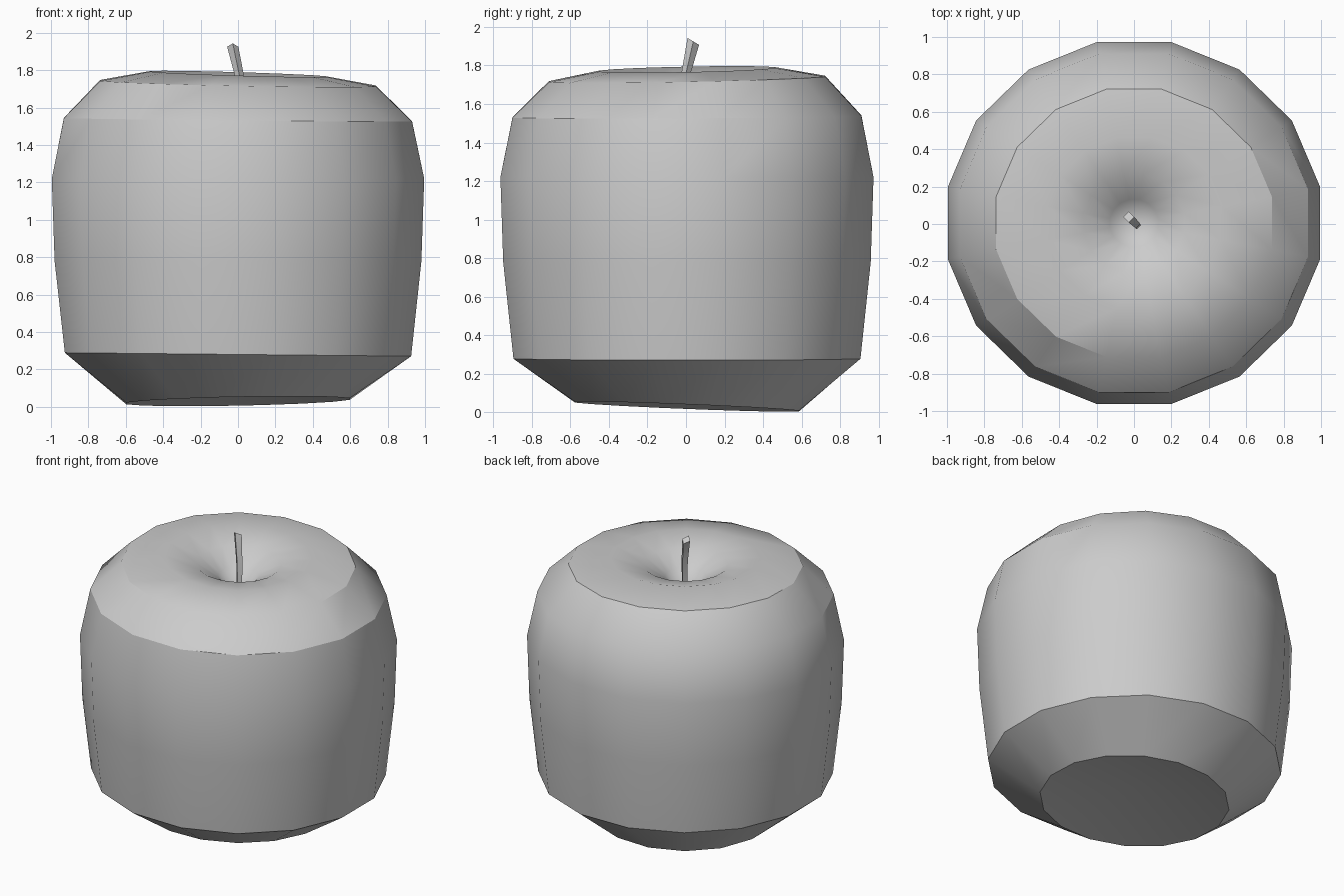
import bpy, bmesh, math
from mathutils import Vector

cube = bpy.data.objects.get("Cube")
if cube:
    bpy.data.objects.remove(cube, do_unlink=True)


def make_material(name, color):
    mat = bpy.data.materials.new(name)
    mat.use_nodes = True
    mat.diffuse_color = color
    mat.node_tree.nodes["Principled BSDF"].inputs["Base Color"].default_value = color
    return mat


def ring(bm, center, rx, ry, sides, tilt=(0, 0), phase=0.5):
    """Closed loop of vertices whose plane may lean along x and y."""
    verts = []
    for i in range(sides):
        a = 2 * math.pi * (i + phase) / sides
        x, y = rx * math.cos(a), ry * math.sin(a)
        verts.append(bm.verts.new(Vector(center) + Vector((x, y, tilt[0] * x + tilt[1] * y))))
    return verts


def bridge(bm, low, high):
    n = len(low)
    for i in range(n):
        j = (i + 1) % n
        bm.faces.new((low[i], low[j], high[j], high[i]))


def finish(bm, name, mat, angle):
    bmesh.ops.recalc_face_normals(bm, faces=bm.faces)
    mesh = bpy.data.meshes.new(name)
    bm.to_mesh(mesh)
    bm.free()
    obj = bpy.data.objects.new(name, mesh)
    bpy.context.collection.objects.link(obj)
    mesh.materials.append(mat)
    bpy.ops.object.select_all(action="DESELECT")
    obj.select_set(True)
    bpy.context.view_layer.objects.active = obj
    bpy.ops.object.shade_smooth_by_angle(angle=math.radians(angle))
    return obj


grey = make_material("plain grey", (0.6, 0.6, 0.6, 1))

# Fruit body: radius, height, lean along x, lean along y
profile = [
    (0.60, 0.03, 0.02, -0.04),
    (0.93, 0.28, -0.01, 0.0),
    (0.985, 0.78, 0.0, 0.0),
    (1.00, 1.22, 0.0, 0.0),
    (0.935, 1.535, -0.01, 0.005),
    (0.74, 1.73, -0.02, 0.02),
    (0.47, 1.78, -0.03, 0.02),
    (0.27, 1.735, -0.02, 0.01),
    (0.13, 1.65, 0.0, 0.0),
]
bm = bmesh.new()
rings = [ring(bm, (0, 0.005, z), r * 1.015, r * 0.987, 16, (tx, ty)) for r, z, tx, ty in profile]
for low, high in zip(rings, rings[1:]):
    bridge(bm, low, high)

# Hollows under the base and around the stem
for loop, z in ((rings[0], 0.125), (rings[-1], 1.53)):
    tip = bm.verts.new((0.01, 0, z))
    for i in range(len(loop)):
        bm.faces.new((loop[i], loop[(i + 1) % len(loop)], tip))
finish(bm, "fruit_body", grey, 33)

# Leaning four-sided stem with a slanted tip
bm = bmesh.new()
path = [((0.018, -0.01, 1.5), 0.02, 0), ((0.01, 0.0, 1.76), 0.024, 0),
        ((-0.028, 0.038, 1.925), 0.03, -0.6)]
stem = [ring(bm, c, r, r, 4, (0, t), 0) for c, r, t in path]
for low, high in zip(stem, stem[1:]):
    bridge(bm, low, high)
bm.faces.new(stem[0])
bm.faces.new(stem[-1])
finish(bm, "stem", grey, 30)
